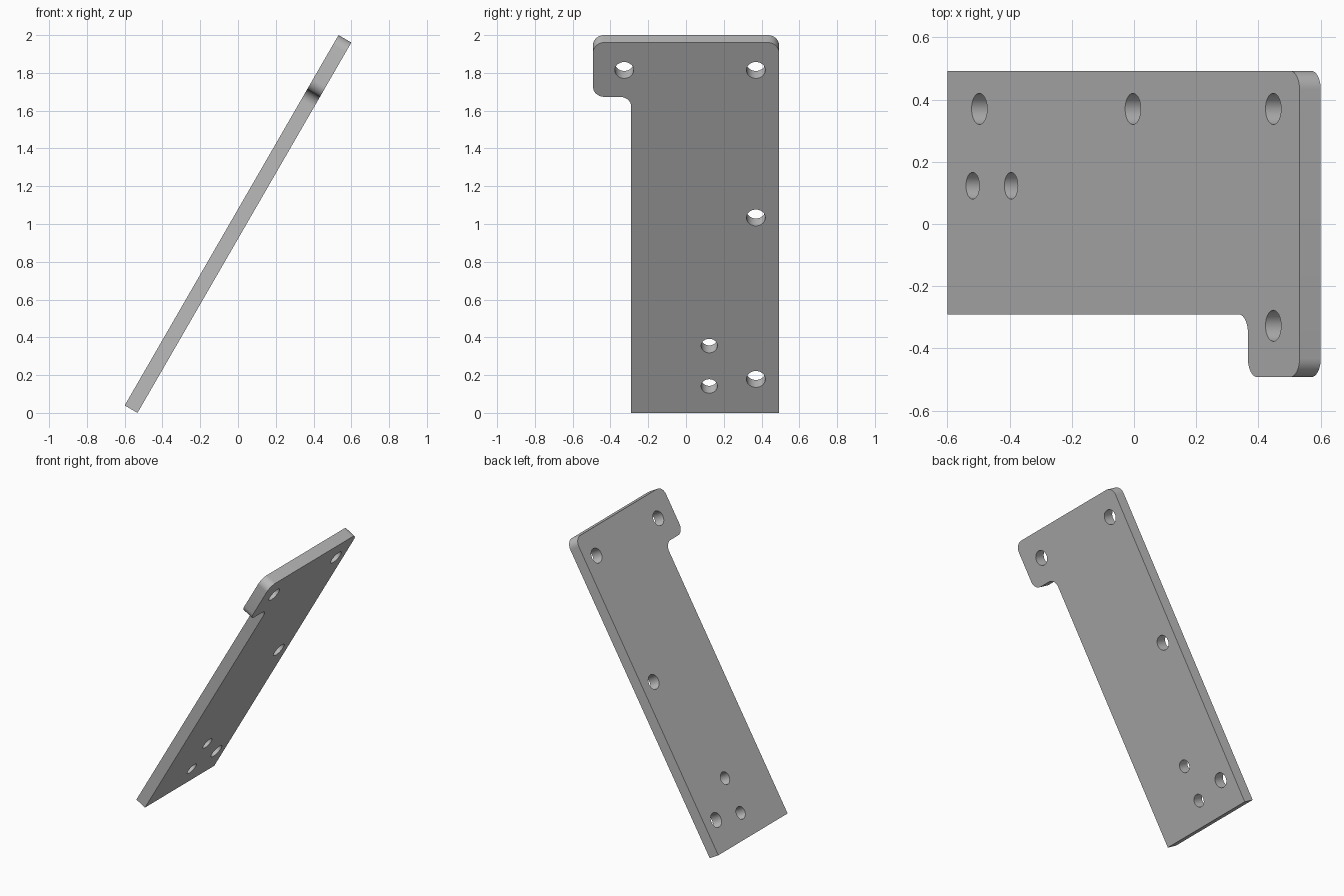
import bpy, bmesh
from math import radians, pi, sin, cos
from mathutils import Vector

cube = bpy.data.objects.get("Cube")
if cube:
    bpy.data.objects.remove(cube)

LENGTH, THICK, FILLET = 2.264, 0.0785, 0.06

# Plate colour
grey = bpy.data.materials.new("plain_grey")
grey.use_nodes = True
colour = (0.5, 0.5, 0.5, 1)
grey.diffuse_color = colour
grey.node_tree.nodes["Principled BSDF"].inputs["Base Color"].default_value = colour


def rounded(corners, steps=10):
    """Outline from (x, y, radius) corners, each right angle turned into an arc."""
    points = []
    for i, (x, y, r) in enumerate(corners):
        p = Vector((x, y))
        if r == 0:
            points.append(p)
            continue
        a = (Vector(corners[i - 1][:2]) - p).normalized()
        b = (Vector(corners[(i + 1) % len(corners)][:2]) - p).normalized()
        centre = p + (a + b) * r
        for k in range(steps + 1):
            t = pi / 2 * k / steps
            points.append(centre - b * r * cos(t) - a * r * sin(t))
    return points


def circle(x, y, r, sides=40):
    return [Vector((x + r * cos(2 * pi * k / sides), y + r * sin(2 * pi * k / sides)))
            for k in range(sides)]


# Flat profile: long strip with a hooked tab at the upper end
outline = rounded([
    (0, -0.29, 0), (1.932, -0.29, FILLET), (1.932, -0.492, FILLET),
    (LENGTH, -0.492, FILLET), (LENGTH, 0.492, FILLET), (0, 0.492, 0)])

# Mounting holes: four large, two small
holes = [circle(x, 0.37, 0.05) for x in (0.206, 1.193, 2.095)]
holes.append(circle(2.095, -0.327, 0.05))
holes += [circle(x, 0.123, 0.043) for x in (0.163, 0.41)]

# Filled, extruded profile
curve = bpy.data.curves.new("plate_profile", "CURVE")
curve.dimensions = "2D"
curve.fill_mode = "BOTH"
curve.extrude = THICK / 2
for loop in [outline] + holes:
    spline = curve.splines.new("POLY")
    spline.points.add(len(loop) - 1)
    for point, p in zip(spline.points, loop):
        point.co = (p.x - LENGTH / 2, p.y, 0, 1)
    spline.use_cyclic_u = True
profile = bpy.data.objects.new("plate_profile", curve)
bpy.context.collection.objects.link(profile)
bpy.context.view_layer.update()
evaluated = profile.evaluated_get(bpy.context.evaluated_depsgraph_get())
mesh = bpy.data.meshes.new_from_object(evaluated)
bpy.data.objects.remove(profile)

# Weld caps to walls
bm = bmesh.new()
bm.from_mesh(mesh)
bmesh.ops.remove_doubles(bm, verts=bm.verts, dist=0.0001)
bmesh.ops.recalc_face_normals(bm, faces=bm.faces)
bm.to_mesh(mesh)
bm.free()
mesh.materials.clear()
mesh.materials.append(grey)

# Leaning plate
plate = bpy.data.objects.new("mounting_plate", mesh)
bpy.context.collection.objects.link(plate)
plate.location = (0, 0, 1)
plate.rotation_euler = (0, radians(-60), 0)
bpy.ops.object.select_all(action="DESELECT")
plate.select_set(True)
bpy.context.view_layer.objects.active = plate
bpy.ops.object.shade_smooth_by_angle(angle=radians(30))
